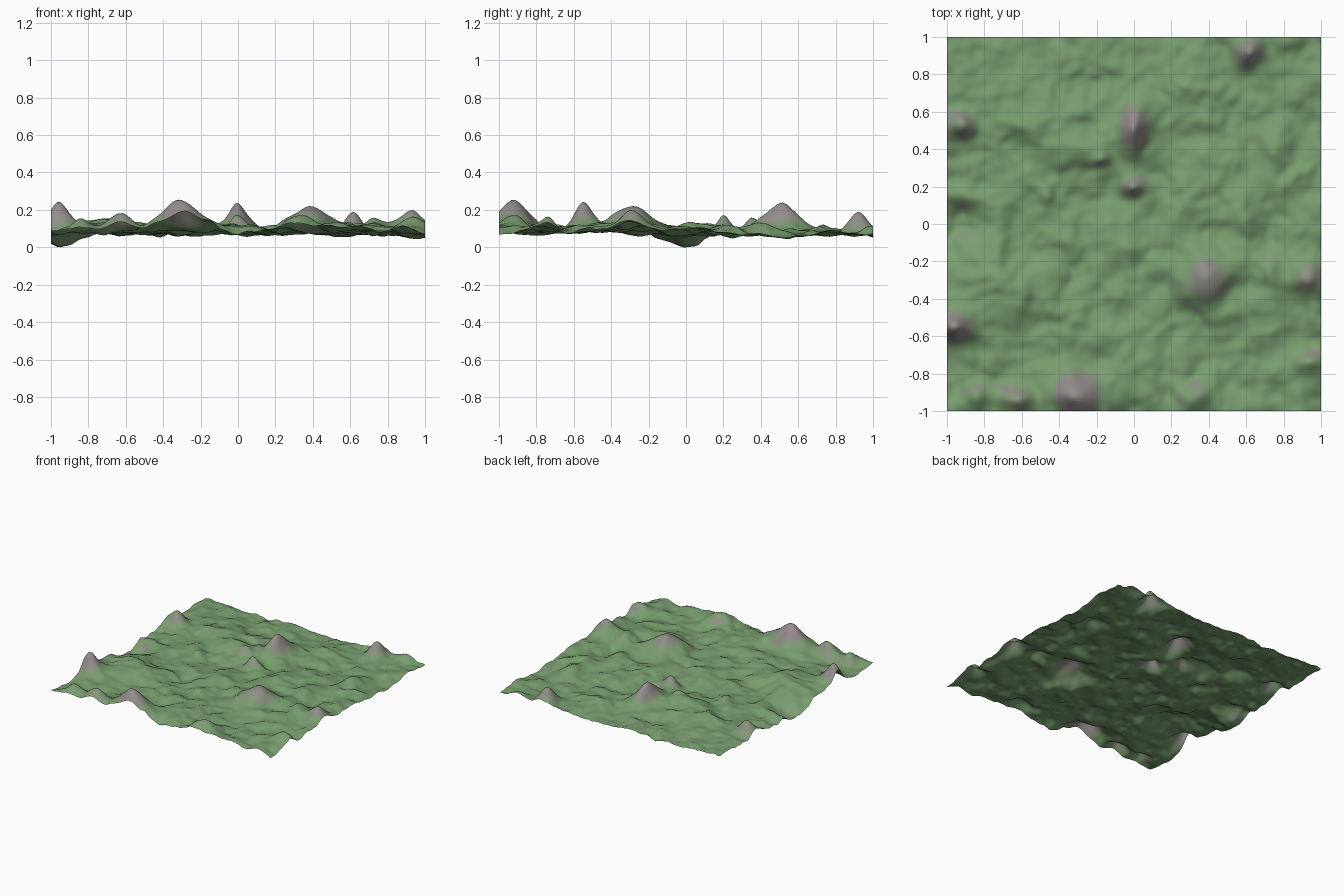
import bpy
import bmesh
import math
from mathutils import Vector, noise

cube = bpy.data.objects.get("Cube")
if cube:
    bpy.data.objects.remove(cube, do_unlink=True)

SEGMENTS = 120
BANDS = 8
GRASS = (0.19, 0.34, 0.16)
ROCK = (0.30, 0.26, 0.26)

# Rocky peaks: x, y, summit level, half width, half depth
PEAKS = [
    (-.31, -.92, .255, .13, .11), (-.95, -.55, .245, .09, .07),
    (0, .51, .24, .06, .11), (.39, -.28, .22, .1, .13),
    (.93, -.3, .2, .09, .08), (.94, -.75, .165, .09, .06),
    (.62, .91, .19, .07, .07), (-.92, .52, .18, .08, .06),
    (-.84, -.93, .155, .08, .06), (-.64, -.94, .185, .09, .07),
    (0, .2, .175, .07, .06), (-.3, .41, .15, .15, .06),
    (-.19, .35, .16, .06, .04),
]

# Grassy knolls and hollows: x, y, rise, half width, half depth
KNOLLS = [
    (-.6, .5, .05, .1, .07), (-.9, .15, .05, .1, .06),
    (.33, -.92, .04, .1, .07), (.45, -1, .03, .25, .12),
    (.75, .38, .03, .08, .1), (-.75, -.3, .04, .25, .14),
    (-.2, -.6, .03, .13, .1), (.4, -.25, .025, .4, .2),
    (.6, 0, .04, .1, .12), (.75, -.3, .03, .08, .15),
    (.82, 1, .03, .07, .06), (-1, .02, -.06, .18, .13),
    (-.9, .3, -.02, .4, .3), (1, .55, -.03, .3, .2),
]


def falloff(x, y, shape, power):
    cx, cy, _, width, depth = shape
    r = math.hypot((x - cx) / width, (y - cy) / depth)
    return math.exp(-r ** power)


def smoothstep(low, high, value):
    t = min(max((value - low) / (high - low), 0), 1)
    return t * t * (3 - 2 * t)


def warped(x, y):
    # Bend the coordinates so that hills have irregular outlines
    bend = noise.noise_vector(Vector((x, y, 2)) * 6)
    return x + bend.x * 0.025, y + bend.y * 0.025


def ground_height(x, y):
    wx, wy = warped(x, y)
    z = -0.02 * smoothstep(0.6, 1, y)
    roughness = 1 - 0.4 * smoothstep(0.6, 1, y)
    p = Vector((wx, wy, 0.5))
    z += 0.035 * roughness * noise.noise(p * 3.5)
    z += 0.032 * roughness * noise.noise(p * 7.5)
    z += 0.012 * noise.noise(p * 16)
    return z + sum(s[2] * falloff(wx, wy, s, 2) for s in KNOLLS)


def raise_peaks(x, y, z):
    wx, wy = warped(x, y)
    for peak in PEAKS:
        z += max(peak[2] - z, 0) * falloff(wx, wy, peak, 1.8)
    return z


def blended_material(step):
    t = step / (BANDS - 1)
    color = [g + (r - g) * t for g, r in zip(GRASS, ROCK)] + [1]
    mat = bpy.data.materials.new(f"ground_blend_{step}")
    mat.use_nodes = True
    mat.diffuse_color = color
    shader = mat.node_tree.nodes["Principled BSDF"]
    shader.inputs["Base Color"].default_value = color
    shader.inputs["Roughness"].default_value = 0.9
    return mat


# Rolling ground, resting on its lowest hollow, then the peaks
bm = bmesh.new()
bmesh.ops.create_grid(bm, x_segments=SEGMENTS, y_segments=SEGMENTS, size=1)
for v in bm.verts:
    v.co.z = ground_height(v.co.x, v.co.y)
lowest = min(v.co.z for v in bm.verts)
for v in bm.verts:
    v.co.z = raise_peaks(v.co.x, v.co.y, v.co.z - lowest)
bm.normal_update()

# Grass on the flats, rock on steep and high ground
for face in bm.faces:
    steep = smoothstep(0.16, 0.4, 1 - face.normal.z)
    high = smoothstep(0.145, 0.2, face.calc_center_median().z)
    rock = min(1, high * 0.85 + steep * 0.7)
    face.material_index = round(rock * (BANDS - 1))
    face.smooth = True

mesh = bpy.data.meshes.new("terrain")
bm.to_mesh(mesh)
bm.free()
for step in range(BANDS):
    mesh.materials.append(blended_material(step))
terrain = bpy.data.objects.new("terrain", mesh)
bpy.context.collection.objects.link(terrain)
